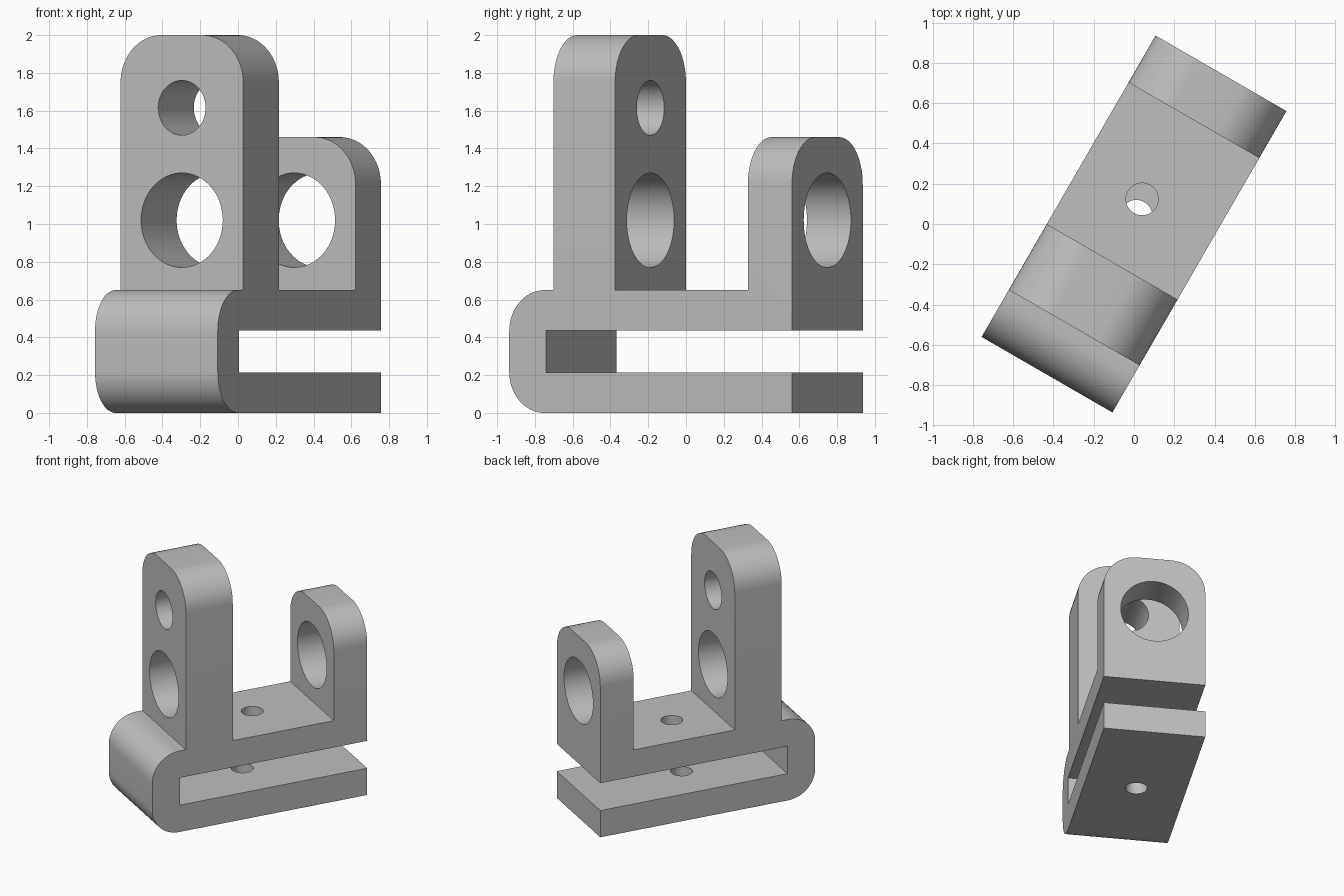
import bpy, bmesh, math
from mathutils import Matrix

cube = bpy.data.objects.get("Cube")
if cube:
    bpy.data.objects.remove(cube, do_unlink=True)

HALF_W, BACK, FRONT = 0.375, 0.864, -0.864
BASE_TOP, TALL_TOP, SHORT_TOP = 0.65, 2.0, 1.46

grey = bpy.data.materials.new("plain grey")
grey.use_nodes = True
colour = (0.52, 0.52, 0.52, 1)
grey.diffuse_color = colour
grey.node_tree.nodes["Principled BSDF"].inputs["Base Color"].default_value = colour


def make_object(name, bm):
    bmesh.ops.recalc_face_normals(bm, faces=bm.faces)
    mesh = bpy.data.meshes.new(name)
    bm.to_mesh(mesh)
    bm.free()
    mesh.materials.append(grey)
    obj = bpy.data.objects.new(name, mesh)
    bpy.context.collection.objects.link(obj)
    return obj


# Side profile: slotted base with a tall lug and a short lug
profile = [(FRONT, 0), (BACK, 0), (BACK, 0.215), (-0.64, 0.215),
           (-0.64, 0.435), (BACK, 0.435), (BACK, SHORT_TOP), (0.595, SHORT_TOP),
           (0.595, BASE_TOP), (-0.217, BASE_TOP), (-0.217, TALL_TOP),
           (-0.594, TALL_TOP), (-0.594, BASE_TOP), (FRONT, BASE_TOP)]
bm = bmesh.new()
side = bm.faces.new([bm.verts.new((-HALF_W, y, z)) for y, z in profile])
extruded = bmesh.ops.extrude_face_region(bm, geom=[side], use_keep_orig=True)
bmesh.ops.translate(bm, vec=(2 * HALF_W, 0, 0),
                    verts=[g for g in extruded["geom"] if isinstance(g, bmesh.types.BMVert)])
bmesh.ops.recalc_face_normals(bm, faces=bm.faces)


def round_edges(rule, radius):
    edges = [e for e in bm.edges if rule(*e.verts)]
    bmesh.ops.bevel(bm, geom=edges, offset=radius, offset_type='OFFSET', segments=16,
                    profile=0.5, affect='EDGES', clamp_overlap=False)


# Rounded lug shoulders, then the rounded closed end of the base
round_edges(lambda a, b: min(a.co.z, b.co.z) > 1.4 and abs(a.co.y - b.co.y) > 0.1, 0.25)
round_edges(lambda a, b: max(a.co.y, b.co.y) < FRONT + 0.01
            and abs(a.co.x - b.co.x) > 0.1, 0.216)
bracket = make_object("slotted_bracket", bm)


def drill(name, radius, depth, centre, along_y):
    """Cut a round bore through the bracket."""
    cut = bmesh.new()
    turn = Matrix.Rotation(math.pi / 2, 4, 'X') if along_y else Matrix()
    bmesh.ops.create_cone(cut, cap_ends=True, segments=64, radius1=radius, radius2=radius,
                          depth=depth, matrix=Matrix.Translation(centre) @ turn)
    cutter = make_object(name, cut)
    cutter.hide_render = True
    mod = bracket.modifiers.new(name, 'BOOLEAN')
    mod.operation, mod.solver, mod.object = 'DIFFERENCE', 'EXACT', cutter
    bpy.context.view_layer.objects.active = bracket
    bpy.ops.object.modifier_apply(modifier=mod.name)
    bpy.data.objects.remove(cutter, do_unlink=True)


# Bores through the lugs and screw holes through the base plates
drill("tall_lug_bore", 0.25, 0.6, (0, -0.4, 1.02), True)
drill("short_lug_bore", 0.25, 0.6, (0, 0.73, 1.02), True)
drill("upper_pin_hole", 0.145, 0.6, (0, -0.4, 1.615), True)
drill("upper_plate_hole", 0.08, 0.4, (-0.027, 0.127, 0.53), False)
drill("lower_plate_hole", 0.08, 0.4, (-0.01, 0.04, 0.12), False)

# Turn the whole bracket and shade its curves smoothly
bracket.rotation_euler.z = math.radians(-30)
bpy.ops.object.select_all(action='DESELECT')
bracket.select_set(True)
bpy.context.view_layer.objects.active = bracket
bpy.ops.object.shade_smooth_by_angle(angle=math.radians(30))
